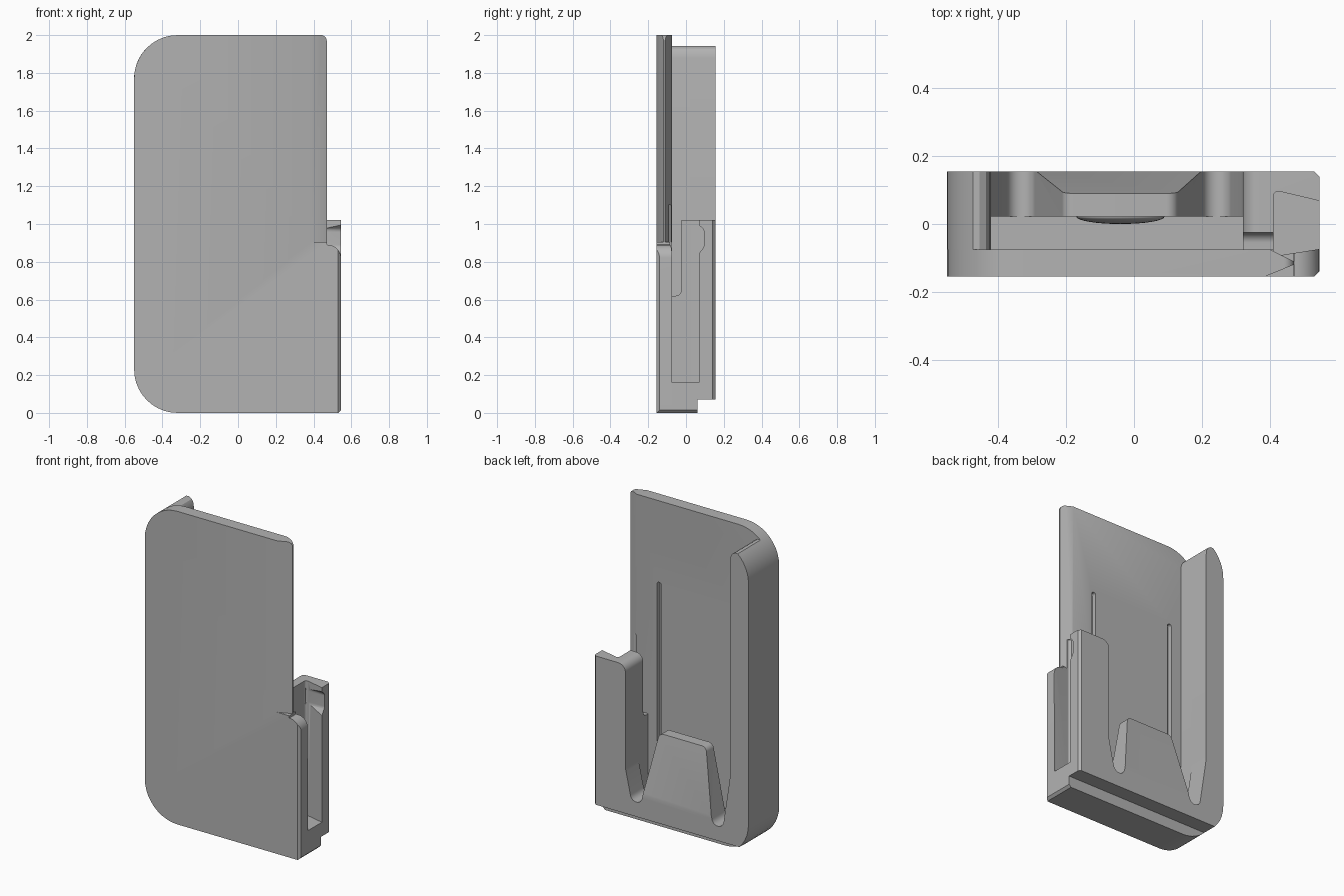
import bpy, bmesh, math
from mathutils import Vector

if "Cube" in bpy.data.objects:
    bpy.data.objects.remove(bpy.data.objects["Cube"], do_unlink=True)

grey = bpy.data.materials.new("matte grey")
grey.use_nodes = True
grey.diffuse_color = (0.45, 0.45, 0.45, 1)
grey.node_tree.nodes["Principled BSDF"].inputs["Base Color"].default_value = (0.45, 0.45, 0.45, 1)


def outline(points, steps=10):
    """Closed profile; a third value on a point rounds that corner."""
    result = []
    for i, p in enumerate(points):
        c = Vector(p[:2])
        if len(p) == 2:
            result.append(c)
            continue
        a = (Vector(points[i - 1][:2]) - c).normalized()
        b = (Vector(points[(i + 1) % len(points)][:2]) - c).normalized()
        half = a.angle(b) / 2
        centre = c + (a + b).normalized() * p[2] / math.sin(half)
        start = c + a * p[2] / math.tan(half) - centre
        end = c + b * p[2] / math.tan(half) - centre
        sweep = start.angle_signed(end)
        for k in range(steps + 1):
            t = -sweep * k / steps
            result.append(centre + Vector((start.x * math.cos(t) - start.y * math.sin(t),
                                           start.x * math.sin(t) + start.y * math.cos(t))))
    return result


def arc(cx, cy, r, a0, a1, steps=12):
    angles = [math.radians(a0 + (a1 - a0) * k / steps) for k in range(steps + 1)]
    return [(cx + r * math.cos(a), cy + r * math.sin(a)) for a in angles]


def prism(name, points, axis, low, high):
    """Extrude a profile along an axis; profile uses the other two axes in order."""
    place = {"x": lambda p, d: (d, p[0], p[1]),
             "y": lambda p, d: (p[0], d, p[1]),
             "z": lambda p, d: (p[0], p[1], d)}[axis]
    bm = bmesh.new()
    face = bm.faces.new([bm.verts.new(place(p, low)) for p in outline(points)])
    new = bmesh.ops.extrude_face_region(bm, geom=[face])["geom"]
    shift = Vector(place((0, 0), high - low))
    bmesh.ops.translate(bm, vec=shift, verts=[v for v in new if isinstance(v, bmesh.types.BMVert)])
    bmesh.ops.recalc_face_normals(bm, faces=bm.faces)
    mesh = bpy.data.meshes.new(name)
    bm.to_mesh(mesh)
    bm.free()
    mesh.materials.append(grey)
    obj = bpy.data.objects.new(name, mesh)
    bpy.context.collection.objects.link(obj)
    return obj


def cut(obj, cutters):
    bpy.context.view_layer.objects.active = obj
    for cutter in cutters:
        mod = obj.modifiers.new("cut", "BOOLEAN")
        mod.operation = "DIFFERENCE"
        mod.solver = "EXACT"
        mod.object = cutter
        bpy.ops.object.modifier_apply(modifier=mod.name)


def box(x0, y0, x1, y1):
    return [(x0, y0), (x1, y0), (x1, y1), (x0, y1)]


FRONT, FLOOR, COVER, BACK = -0.155, -0.075, 0.022, 0.155

# Front plate with rounded left corners and a stepped right edge
plate = prism("front_plate", [
    (-0.55, 0, 0.23), (0.53, 0), (0.545, 0.015), (0.545, 0.89, 0.07),
    (0.47, 0.89, 0.004), (0.47, 2, 0.03), (-0.55, 2, 0.23)], "y", FRONT, FLOOR)

# Shared outlines of the tall side wall and the short post
wall_top = arc(-0.32, 1.77, 0.23, 180, 132) + [(-0.455, 1.942), (-0.435, 1.93), (-0.424, 1.91), (-0.42, 1.88)]
base = [(0.545, 1.02), (0.545, 0.015), (0.53, 0), (-0.55, 0, 0.23)]
post_corner = [(0.32, 1.02, 0.05)]

# Pocket layer between plate and back cover
frame = prism("pocket_frame", wall_top + [(-0.42, 0.16), (0.32, 0.16)]
              + post_corner + base, "y", FLOOR, COVER)

# Back cover with a tapered flap between two round-bottomed slots
left_slot = [(-0.42, 0.5, 0.3)] + arc(-0.333, 0.205, 0.042, 190, 350)
flap = [(-0.205, 0.61, 0.035), (0.125, 0.61, 0.035)]
right_slot = arc(0.243, 0.205, 0.042, 190, 350) + [(0.32, 0.36, 0.2)]
cover = prism("back_cover", wall_top + left_slot + flap + right_slot
              + post_corner + base, "y", COVER, BACK)

# Cutters
recess = prism("recess_cutter", [(0.41, -0.095, 0.015), (0.6, -0.065), (0.6, 0.055), (0.41, 0.1, 0.015)],
               "z", 0.16, 1.1)
thumb = prism("thumb_cutter", [(-0.07, 0.83), (0.06, 0.83, 0.04), (0.095, 0.88, 0.03),
                               (0.095, 0.97, 0.03), (0.062, 1.0), (0.062, 1.1), (-0.07, 1.1)],
              "x", 0.412, 0.6)
gap = prism("gap_cutter", [(-0.1, 0.62), (-0.025, 0.62, 0.03), (-0.025, 1.1), (-0.1, 1.1)],
            "x", 0.3, 0.6)
notch = prism("notch_cutter", box(0.06, -0.1, 0.2, 0.07), "x", -0.7, 0.7)
flap_slope = prism("flap_slope_cutter", [(BACK, 0.22), (0.0867, 0.63), (0.0867, 0.7), (0.2, 0.7), (0.2, 0.22)],
                   "x", -0.285, 0.195)
back_chamfer = prism("back_chamfer_cutter", [(0.52, 0.165), (0.57, 0.165), (0.57, 0.115)], "z", -0.1, 1.1)
front_chamfer = prism("front_chamfer_cutter", [(0.52, -0.165), (0.57, -0.165), (0.57, -0.115)], "z", -0.1, 1.1)
edge_front = prism("edge_front_cutter", [(0.36, -0.165), (0.36, -0.2), (0.6, -0.2), (0.6, -0.066)],
                   "z", 0.905, 2.1)
edge_back = prism("edge_back_cutter", [(0.38, -0.065), (0.6, -0.175), (0.6, 0), (0.38, 0)],
                  "z", 0.905, 2.1)
grooves = [prism("groove_cutter", [(x - 0.014, 0.17, 0.013), (x + 0.014, 0.17, 0.013),
                                   (x + 0.014, 1.48, 0.013), (x - 0.014, 1.48, 0.013)], "y", -0.105, -0.05)
           for x in (-0.333, 0.243)]

cut(plate, [recess, front_chamfer, edge_front, edge_back] + grooves)
cut(frame, [recess, gap, thumb])
cut(cover, [recess, thumb, notch, flap_slope, back_chamfer])
for helper in [recess, thumb, gap, notch, flap_slope, back_chamfer, front_chamfer,
               edge_front, edge_back] + grooves:
    bpy.data.objects.remove(helper, do_unlink=True)

# Retaining bump on the inner side of the flap
bpy.ops.mesh.primitive_uv_sphere_add(segments=32, ring_count=16, location=(-0.04, COVER, 0.47))
bump = bpy.context.object
bump.name = "retaining_bump"
bump.scale = (0.13, 0.022, 0.07)
bump.data.materials.append(grey)

# Smooth rounded surfaces, keep edges crisp
for obj in (plate, frame, cover, bump):
    bpy.ops.object.select_all(action="DESELECT")
    obj.select_set(True)
    bpy.context.view_layer.objects.active = obj
    bpy.ops.object.shade_smooth_by_angle(angle=math.radians(30))
